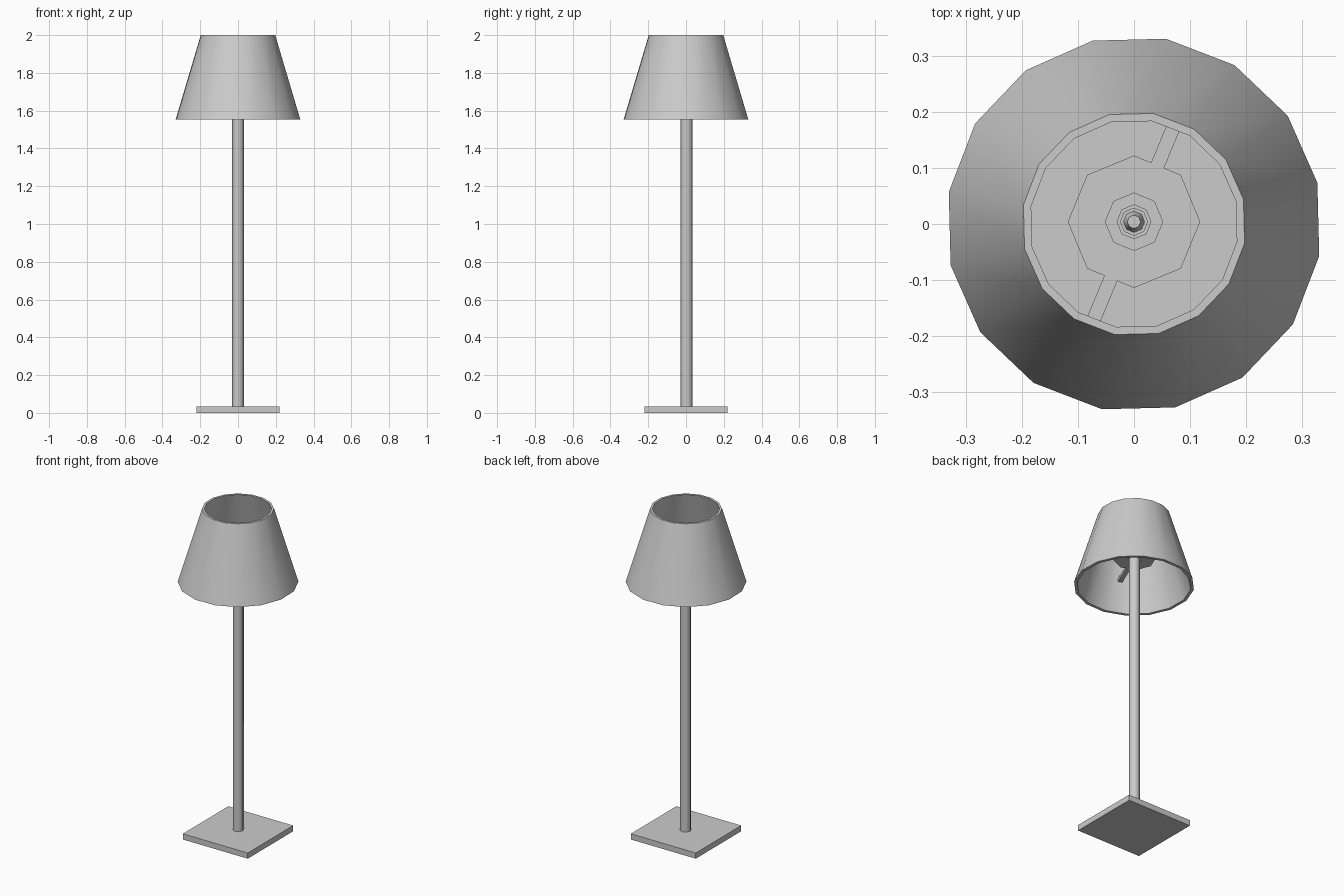
import bpy, bmesh
from math import radians, sin, cos, pi

if "Cube" in bpy.data.objects:
    bpy.data.objects.remove(bpy.data.objects["Cube"])


def lathe(name, profile, sides, offset=0.0, closed=False, smooth=40):
    """Spin an (r, z) profile; open profiles get capped ends."""
    bm = bmesh.new()
    rings = [[bm.verts.new((r * cos(offset + 2 * pi * i / sides),
                            r * sin(offset + 2 * pi * i / sides), z))
              for i in range(sides)] for r, z in profile]
    pairs = list(zip(rings, rings[1:]))
    if closed:
        pairs.append((rings[-1], rings[0]))
    else:
        bm.faces.new(rings[0])
        bm.faces.new(rings[-1])
    for a, b in pairs:
        for i in range(sides):
            j = (i + 1) % sides
            bm.faces.new((a[i], a[j], b[j], b[i]))
    bmesh.ops.recalc_face_normals(bm, faces=bm.faces)
    return add(name, bm, smooth)


def add(name, bm, smooth=None):
    me = bpy.data.meshes.new(name)
    bm.to_mesh(me)
    bm.free()
    ob = bpy.data.objects.new(name, me)
    bpy.context.collection.objects.link(ob)
    if smooth:
        bpy.ops.object.select_all(action='DESELECT')
        bpy.context.view_layer.objects.active = ob
        ob.select_set(True)
        bpy.ops.object.shade_smooth_by_angle(angle=radians(smooth))
    return ob


def box(name, size, loc, rot=0.0):
    bm = bmesh.new()
    bmesh.ops.create_cube(bm, size=1)
    bmesh.ops.scale(bm, vec=size, verts=bm.verts)
    ob = add(name, bm)
    ob.location = loc
    ob.rotation_euler.z = rot
    return ob


# Square foot and slim pole
box("base_plate", (0.44, 0.44, 0.035), (0, 0, 0.0175))
lathe("pole", [(0.031, 0.03), (0.031, 1.73)], 8, smooth=50).location.y = 0.003

# Hollow sixteen-sided shade
lathe("shade", [(0.335, 1.553), (0.2, 2.0), (0.186, 2.0), (0.317, 1.553)],
      16, radians(12.7), closed=True)

# Holder disc with stepped lamp socket
holder = lathe("socket_holder",
               [(0.118, 1.72), (0.118, 1.74), (0.052, 1.74), (0.052, 1.76),
                (0.031, 1.76), (0.031, 1.79), (0.025, 1.79), (0.025, 1.81),
                (0.019, 1.81), (0.012, 1.84)], 8, smooth=50)
holder.location.y = 0.004

# Two arms joining the holder to the shade wall
angle = radians(67.5)
for side, name in ((1, "back_arm"), (-1, "front_arm")):
    r = 0.183 * side
    box(name, (0.16, 0.025, 0.02),
        (r * cos(angle), r * sin(angle) + 0.003, 1.73), angle)
